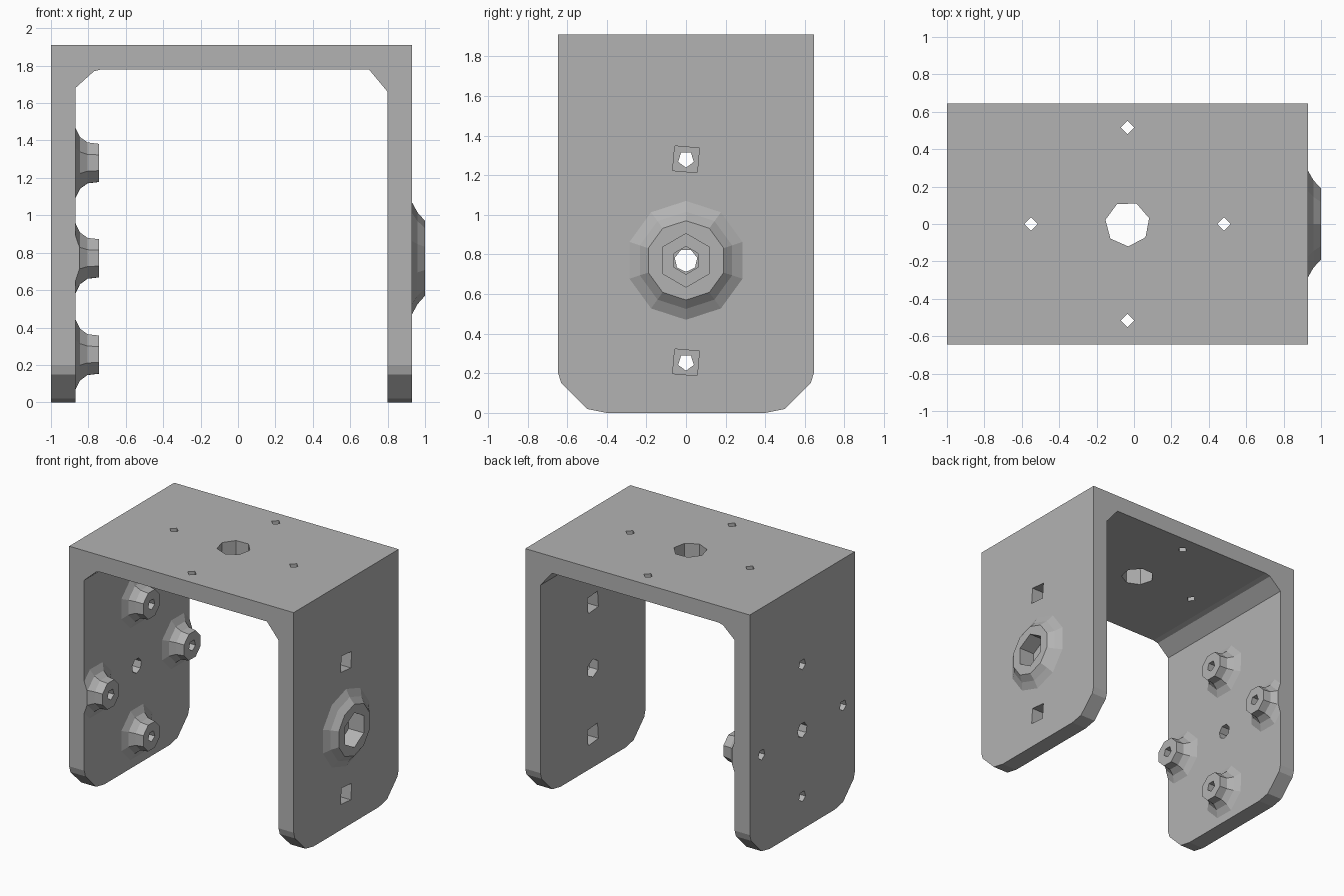
import bpy, bmesh
from math import sin, cos, pi, radians
from mathutils import Matrix, Vector

old = bpy.data.objects.get("Cube")
if old:
    bpy.data.objects.remove(old, do_unlink=True)

grey = bpy.data.materials.new("plain grey")
grey.use_nodes = True
grey.diffuse_color = (0.45, 0.45, 0.45, 1)
grey.node_tree.nodes["Principled BSDF"].inputs["Base Color"].default_value = (0.45, 0.45, 0.45, 1)


def make_object(name, bm):
    bmesh.ops.recalc_face_normals(bm, faces=bm.faces)
    mesh = bpy.data.meshes.new(name)
    bm.to_mesh(mesh)
    bm.free()
    mesh.materials.append(grey)
    ob = bpy.data.objects.new(name, mesh)
    bpy.context.collection.objects.link(ob)
    return ob


def prism(name, points, depth):
    """Extrude a closed outline along a vector."""
    bm = bmesh.new()
    face = bm.faces.new([bm.verts.new(p) for p in points])
    moved = bmesh.ops.extrude_face_region(bm, geom=[face])["geom"]
    bmesh.ops.translate(bm, vec=depth, verts=[v for v in moved if isinstance(v, bmesh.types.BMVert)])
    return make_object(name, bm)


def turned(name, rings, sides, place, axis, turn=0):
    """Stack of (height, radius) rings around an axis, closed at both ends."""
    bm = bmesh.new()
    loops = [[bm.verts.new((r * cos(turn + 2 * pi * i / sides), r * sin(turn + 2 * pi * i / sides), h))
              for i in range(sides)] for h, r in rings]
    for a, b in zip(loops, loops[1:]):
        for i in range(sides):
            j = (i + 1) % sides
            bm.faces.new((a[i], a[j], b[j], b[i]))
    bm.faces.new(loops[0])
    bm.faces.new(loops[-1])
    spin = Vector((0, 0, 1)).rotation_difference(Vector(axis)).to_matrix().to_4x4()
    bm.transform(Matrix.Translation(place) @ spin)
    return make_object(name, bm)


def combine(target, tool, operation):
    """Apply a boolean and remove the helper."""
    mod = target.modifiers.new("combine", "BOOLEAN")
    mod.operation = operation
    mod.solver = "EXACT"
    mod.object = tool
    bpy.context.view_layer.objects.active = target
    bpy.ops.object.modifier_apply(modifier=mod.name)
    bpy.data.objects.remove(tool, do_unlink=True)


# U-shaped bracket with chamfered inner corners
outline = [(-1, 0), (-1, 1.91), (0.93, 1.91), (0.93, 0), (0.80, 0), (0.80, 1.66),
           (0.70, 1.78), (-0.73, 1.78), (-0.77, 1.77), (-0.87, 1.68), (-0.87, 0)]
bracket = prism("bracket", [(x, -0.645, z) for x, z in outline], (0, 1.29, 0))

MID = 0.77
X_IN = (1, 0, 0)
stud_spots = [(0, 1.28), (0, 0.255), (0.5, MID), (-0.5, MID)]

# Flared studs on the inside of one leg
stud_rings = [(-0.02, 0.215), (0.0, 0.205), (0.025, 0.15), (0.065, 0.118), (0.127, 0.11)]
for y, z in stud_spots:
    combine(bracket, turned("stud", stud_rings, 8, (-0.87, y, z), X_IN, radians(22)), "UNION")

# Wide boss on the outside of the other leg
boss_rings = [(-0.02, 0.32), (0.0, 0.30), (0.03, 0.245), (0.07, 0.20)]
combine(bracket, turned("boss", boss_rings, 10, (0.93, 0, MID), X_IN), "UNION")

# Trim both legs to the side outline with cut lower corners
half = [(0.40, 0.0), (0.50, 0.02), (0.63, 0.15), (0.645, 0.20), (0.645, 2)]
side = half + [(-y, z) for y, z in reversed(half)]
combine(bracket, prism("trim", [(-2, y, z) for y, z in side], (4, 0, 0)), "INTERSECT")


def drill(x, y, z, axis, radius, depth, sides, turn=0):
    combine(bracket, turned("drill", [(0, radius), (depth, radius)], sides, (x, y, z), axis, turn), "DIFFERENCE")


# Screw holes through the studs, and the hole between them
for y, z in stud_spots:
    drill(-1.1, y, z, X_IN, 0.042, 0.5, 5)
drill(-1.1, 0, MID, X_IN, 0.058, 0.5, 7)

# Square holes, hexagonal pocket and shaft hole in the other leg
for z in (1.28, 0.255):
    drill(0.7, 0, z, X_IN, 0.088, 0.5, 4, radians(40))
drill(0.7, 0, MID, X_IN, 0.07, 0.5, 6)
drill(0.87, 0, MID, X_IN, 0.135, 0.5, 6)

# Holes in the top plate
UP = (0, 0, 1)
drill(-0.035, 0, 1.6, UP, 0.12, 0.5, 7, radians(15))
for x, y, turn in ((-0.55, 0, 0), (0.48, 0, 180), (-0.035, 0.515, -90), (-0.035, -0.515, 90)):
    drill(x, y, 1.6, UP, 0.036, 0.5, 4, radians(turn))
